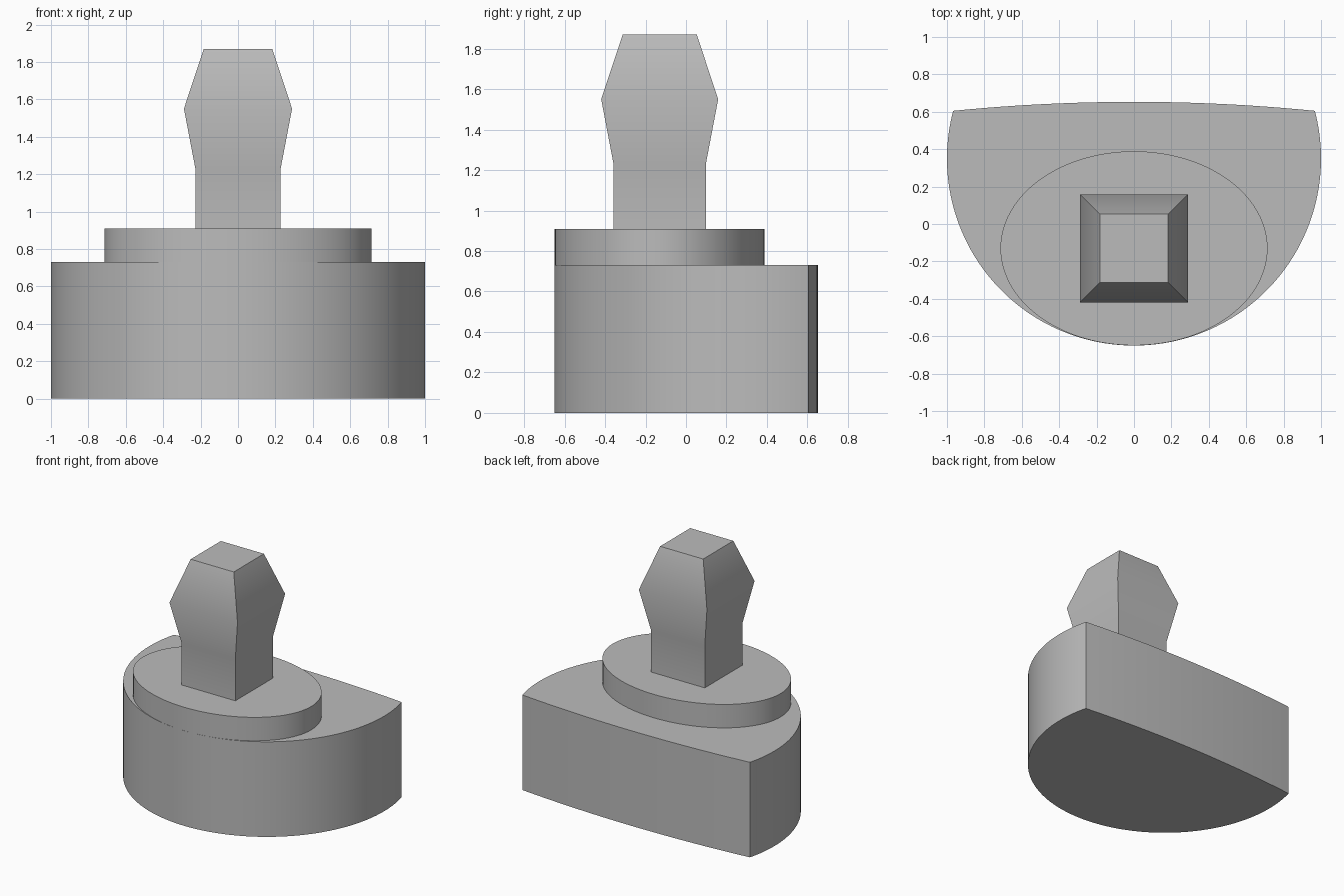
import bpy, bmesh, math

if "Cube" in bpy.data.objects:
    bpy.data.objects.remove(bpy.data.objects["Cube"])

grey = bpy.data.materials.new("plain_grey")
grey.diffuse_color = (0.5, 0.5, 0.5, 1)
grey.use_nodes = True
grey.node_tree.nodes["Principled BSDF"].inputs["Base Color"].default_value = grey.diffuse_color


def loft(name, rings):
    """Closed solid through a stack of rings with equal point counts."""
    bm = bmesh.new()
    loops = [[bm.verts.new(p) for p in ring] for ring in rings]
    n = len(loops[0])
    for low, high in zip(loops, loops[1:]):
        for i in range(n):
            j = (i + 1) % n
            bm.faces.new((low[i], low[j], high[j], high[i]))
    bm.faces.new(loops[0][::-1])
    bm.faces.new(loops[-1])
    bmesh.ops.recalc_face_normals(bm, faces=bm.faces)
    mesh = bpy.data.meshes.new(name)
    bm.to_mesh(mesh)
    bm.free()
    mesh.materials.append(grey)
    obj = bpy.data.objects.new(name, mesh)
    bpy.context.collection.objects.link(obj)
    bpy.ops.object.select_all(action='DESELECT')
    obj.select_set(True)
    bpy.context.view_layer.objects.active = obj
    bpy.ops.object.shade_smooth_by_angle(angle=math.radians(35))
    return obj


def extrude(name, outline, z0, z1):
    return loft(name, [[(x, y, z) for x, y in outline] for z in (z0, z1)])


# Base: round front, shallow curved back
CY = 0.35
corner = math.asin(0.255)
start, sweep = math.pi - corner, math.pi + 2 * corner
outline = [(math.cos(start + sweep * i / 72), CY + math.sin(start + sweep * i / 72))
           for i in range(73)]
half, corner_y = outline[-1]
for i in range(1, 24):
    t = 1 - 2 * i / 24
    outline.append((half * t, corner_y + 0.048 * (1 - t * t)))
extrude("base", outline, 0, 0.73)

# Oval step touching the front of the base
PY = -0.13
oval = [(0.714 * math.cos(math.tau * i / 96), PY + 0.519 * math.sin(math.tau * i / 96))
        for i in range(96)]
extrude("oval_step", oval, 0.725, 0.91)

# Square peg with flared head
sections = [(0.228, 0.905), (0.228, 1.23), (0.289, 1.55), (0.183, 1.87)]
loft("peg", [[(sx * h, PY + sy * h, z) for sx, sy in ((-1, -1), (1, -1), (1, 1), (-1, 1))]
             for h, z in sections])
